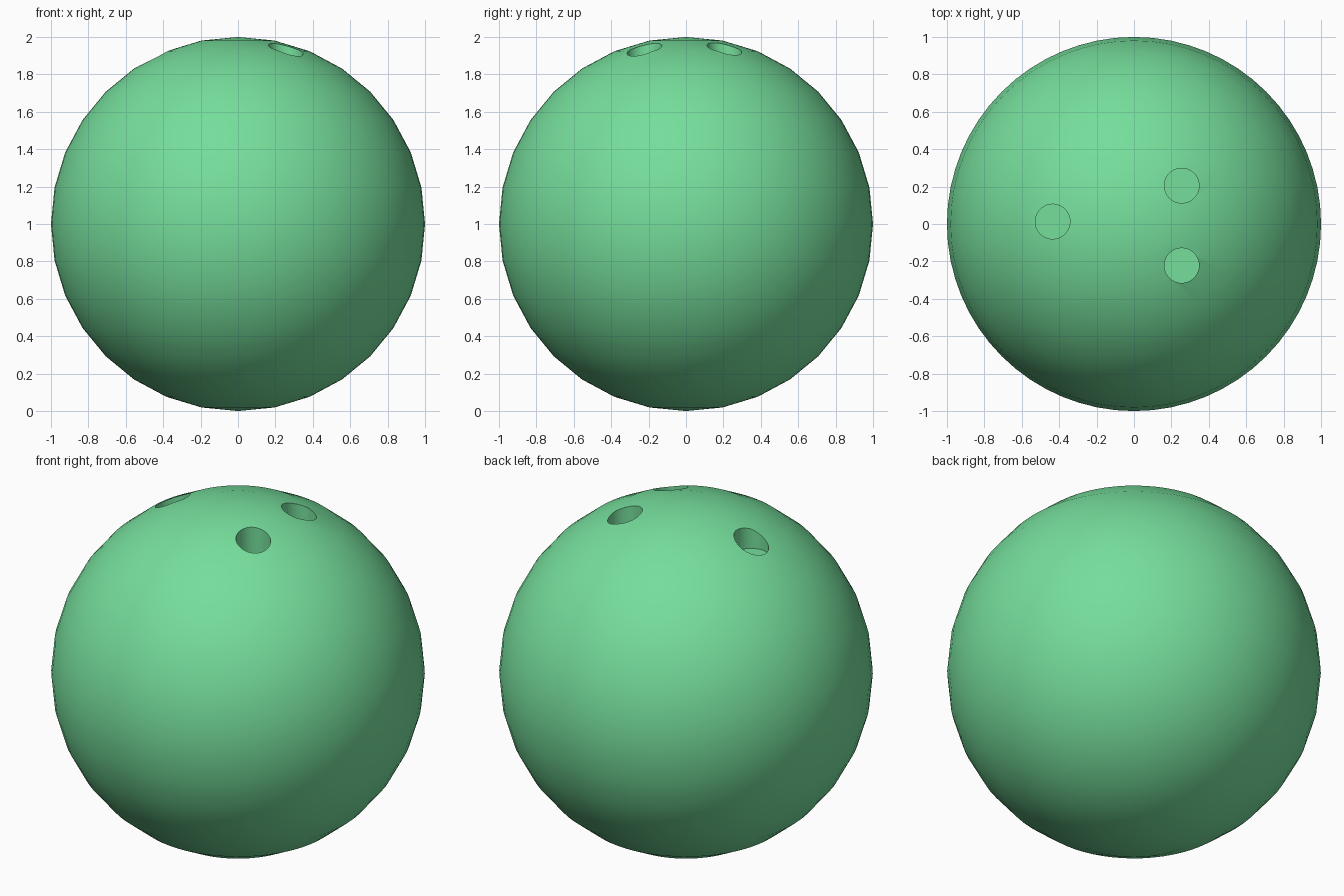
import bpy, math

if "Cube" in bpy.data.objects:
    bpy.data.objects.remove(bpy.data.objects["Cube"])

# Single green colour
green = bpy.data.materials.new("ball_green")
green.diffuse_color = (0.18, 0.73, 0.33, 1)
green.use_nodes = True
green.node_tree.nodes["Principled BSDF"].inputs["Base Color"].default_value = green.diffuse_color

# Ball body
bpy.ops.mesh.primitive_uv_sphere_add(segments=64, ring_count=16, radius=1, location=(0, 0, 1))
ball = bpy.context.object
ball.name = "bowling_ball"
ball.data.materials.append(green)

# Three vertical flat-bottomed finger holes
FLOOR_Z, TOP_Z, HOLE_R = 1.808, 2.2, 0.093
holes = [("thumb_hole", -0.435, 0.013), ("finger_hole_back", 0.255, 0.205),
         ("finger_hole_front", 0.255, -0.222)]
cutters = []
for name, x, y in holes:
    bpy.ops.mesh.primitive_cylinder_add(vertices=48, radius=HOLE_R, depth=TOP_Z - FLOOR_Z,
                                        location=(x, y, (TOP_Z + FLOOR_Z) / 2))
    cutter = bpy.context.object
    cutter.name = name + "_cutter"
    cutter.data.materials.append(green)
    cutter.hide_render = True
    cutters.append(cutter)
    mod = ball.modifiers.new(name, 'BOOLEAN')
    mod.operation = 'DIFFERENCE'
    mod.solver = 'EXACT'
    mod.object = cutter

# Apply the cuts, remove the cutters and smooth all but the hole rims
bpy.ops.object.select_all(action='DESELECT')
ball.select_set(True)
bpy.context.view_layer.objects.active = ball
for mod in list(ball.modifiers):
    bpy.ops.object.modifier_apply(modifier=mod.name)
for cutter in cutters:
    bpy.data.objects.remove(cutter, do_unlink=True)
bpy.ops.object.shade_smooth_by_angle(angle=math.radians(35))
